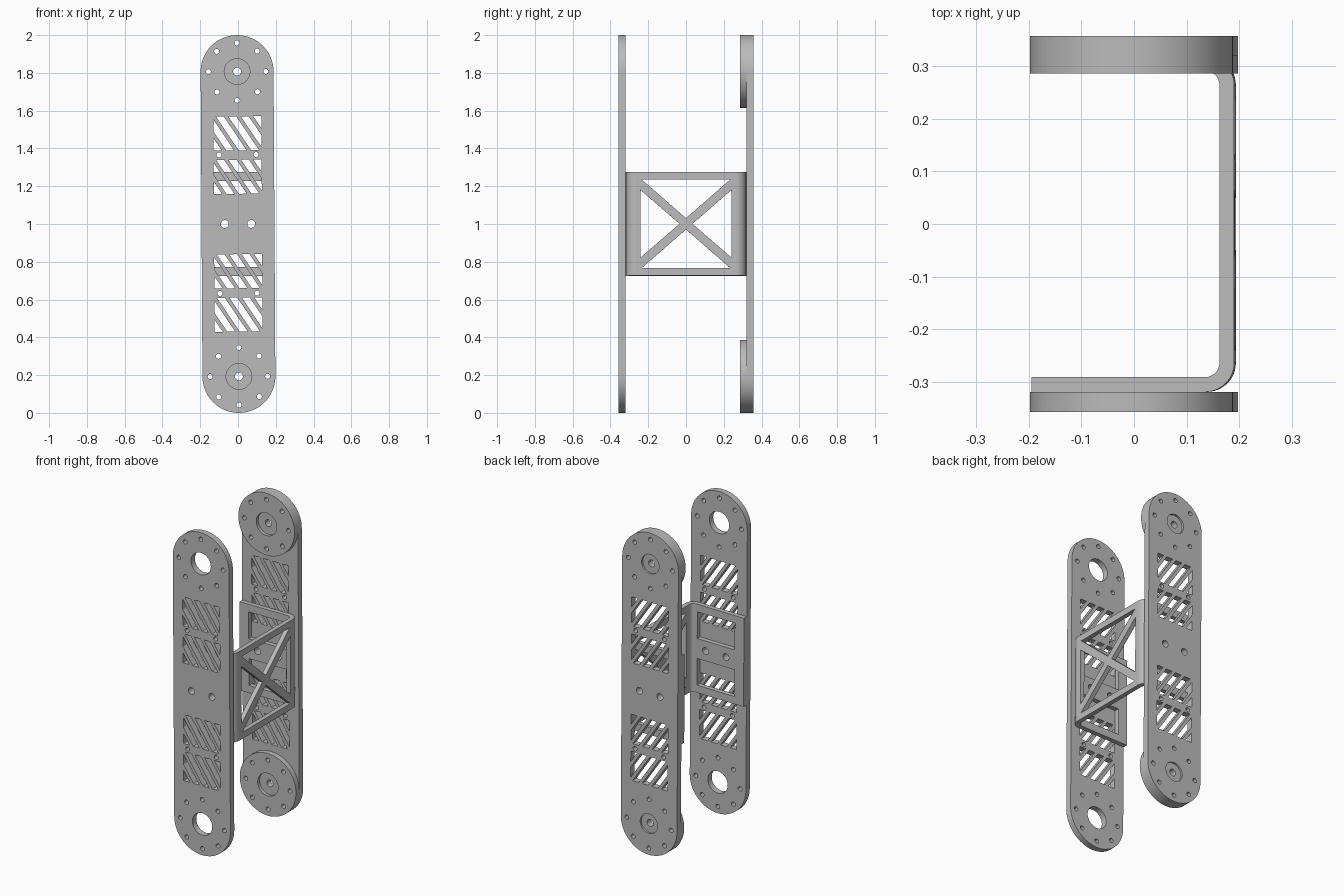
import bpy, bmesh
from math import sin, cos, pi, radians
from mathutils import Matrix

cube = bpy.data.objects.get("Cube")
if cube:
    bpy.data.objects.remove(cube, do_unlink=True)

GREY = (0.5, 0.5, 0.5, 1.0)
metal = bpy.data.materials.new("plain_grey")
metal.use_nodes = True
metal.diffuse_color = GREY
metal.node_tree.nodes["Principled BSDF"].inputs["Base Color"].default_value = GREY

TILT = Matrix.Translation((0, 0, 1)) @ Matrix.Rotation(-0.006, 4, "Y")
FACE_FRONT = Matrix.Rotation(pi / 2, 4, "X")
FACE_SIDE = Matrix.Rotation(pi / 2, 4, "Z") @ FACE_FRONT


def sheet(name, loops, depth, matrix):
    """Extrude a flat outline; the loops after the first are cut-outs."""
    curve = bpy.data.curves.new(name, "CURVE")
    curve.dimensions = "2D"
    curve.fill_mode = "BOTH"
    curve.extrude = depth / 2
    for loop in loops:
        spline = curve.splines.new("POLY")
        spline.points.add(len(loop) - 1)
        for point, (u, v) in zip(spline.points, loop):
            point.co = (u, v, 0, 1)
        spline.use_cyclic_u = True
    temp = bpy.data.objects.new("outline", curve)
    bpy.context.collection.objects.link(temp)
    graph = bpy.context.evaluated_depsgraph_get()
    mesh = bpy.data.meshes.new_from_object(temp.evaluated_get(graph))
    bpy.data.objects.remove(temp, do_unlink=True)
    bm = bmesh.new()
    bm.from_mesh(mesh)
    bmesh.ops.remove_doubles(bm, verts=bm.verts, dist=1e-5)
    bmesh.ops.recalc_face_normals(bm, faces=bm.faces)
    bm.to_mesh(mesh)
    bm.free()
    mesh.materials.clear()
    mesh.materials.append(metal)
    obj = bpy.data.objects.new(name, mesh)
    bpy.context.collection.objects.link(obj)
    obj.matrix_world = TILT @ matrix
    bpy.ops.object.select_all(action="DESELECT")
    obj.select_set(True)
    bpy.context.view_layer.objects.active = obj
    bpy.ops.object.shade_smooth_by_angle(angle=radians(30))
    return obj


def arc(u, v, r, start, end, n):
    return [(u + r * cos(start + (end - start) * i / n),
             v + r * sin(start + (end - start) * i / n)) for i in range(n + 1)]


def circle(u, v, r, n=24):
    return arc(u, v, r, 0, 2 * pi, n)[:-1]


def rect(u0, u1, v0, v1):
    return [(u0, v0), (u1, v0), (u1, v1), (u0, v1)]


def clip(poly, sign, limit):
    """Keep the part of a polygon where sign * u <= limit."""
    out = []
    for (u0, v0), (u1, v1) in zip(poly, poly[1:] + poly[:1]):
        d0, d1 = limit - sign * u0, limit - sign * u1
        if d0 >= 0:
            out.append((u0, v0))
        if d0 * d1 < 0:
            t = d0 / (d0 - d1)
            out.append((u0 + t * (u1 - u0), v0 + t * (v1 - v0)))
    return out


R = 0.193        # plate end radius
END = 1 - R      # height of the end centres above and below the middle


def bolt_ring(v):
    return [circle(0.152 * cos(i * pi / 4), v + 0.152 * sin(i * pi / 4), 0.0135, 16)
            for i in range(8)]


def slot_group(v):
    """Slanted slots cut off at the sides of a rectangle."""
    half, lean, wide = 0.09, 0.06, 0.021
    slots = []
    for i in range(6):
        s = (i - 2.5) * 0.066
        poly = [(s + lean - wide, v - half), (s + lean + wide, v - half),
                (s - lean + wide, v + half), (s - lean - wide, v + half)]
        poly = clip(clip(poly, 1, 0.127), -1, 0.127)
        if len(poly) > 2:
            slots.append(poly)
    return slots


def plate(name, y, bore):
    loops = [arc(0, END, R, 0, pi, 40) + arc(0, -END, R, pi, 2 * pi, 40)]
    for side in (1, -1):
        loops += bolt_ring(side * END) + [circle(0, side * END, bore, 40)]
        loops += slot_group(side * 0.48) + slot_group(side * 0.25)
        loops += [circle(u, side * 0.367, 0.0135, 16) for u in (-0.098, 0.098)]
        loops.append(circle(side * 0.07, 0, 0.021))
    sheet(name, loops, 0.038, Matrix.Translation((0, y, 0)) @ FACE_FRONT)


# Long side plates
plate("front_plate", -0.338, 0.068)
plate("back_plate", 0.338, 0.06)

# Round bosses on the back plate, each with a recessed hub
for label, v in (("upper", END), ("lower", -END)):
    sheet(label + "_boss", [circle(0, v, R, 80), circle(0, v, 0.07, 40)] + bolt_ring(v),
          0.034, Matrix.Translation((0, 0.303, 0)) @ FACE_FRONT)
    sheet(label + "_hub", [circle(0, v, 0.074, 40), circle(0, v, 0.021)],
          0.04, Matrix.Translation((0, 0.325, 0)) @ FACE_FRONT)

# Bracket flanges and rounded bends
T, OUT, BEND, H = 0.028, 0.192, 0.055, 0.275
for label, side in (("front", -1), ("back", 1)):
    flange = [rect(-0.193, OUT - BEND, -H, H)]
    flange += [rect(-0.13, 0.127, 0.062, 0.228), rect(-0.13, 0.127, -0.228, -0.062)]
    flange += [circle(u, 0, 0.021) for u in (-0.07, 0.07)]
    sheet(label + "_flange", flange, T,
          Matrix.Translation((0, side * (0.319 - T / 2), 0)) @ FACE_FRONT)
    cu, cv = OUT - BEND, side * (0.319 - BEND)
    bend = arc(cu, cv, BEND, 0, side * pi / 2, 12) + arc(cu, cv, BEND - T, side * pi / 2, 0, 12)
    sheet(label + "_bend", [bend], 2 * H, Matrix.Identity(4))

# Cross-braced bracket side
web = [rect(BEND - 0.319, 0.319 - BEND, -H, H)]
for s in (1, -1):
    web.append([(0, s * 0.03), (0.235, s * 0.235), (-0.235, s * 0.235)])
    web.append([(s * 0.034, 0), (s * 0.24, 0.178), (s * 0.24, -0.178)])
sheet("cross_braced_web", web, T, Matrix.Translation((OUT - T / 2, 0, 0)) @ FACE_SIDE)
